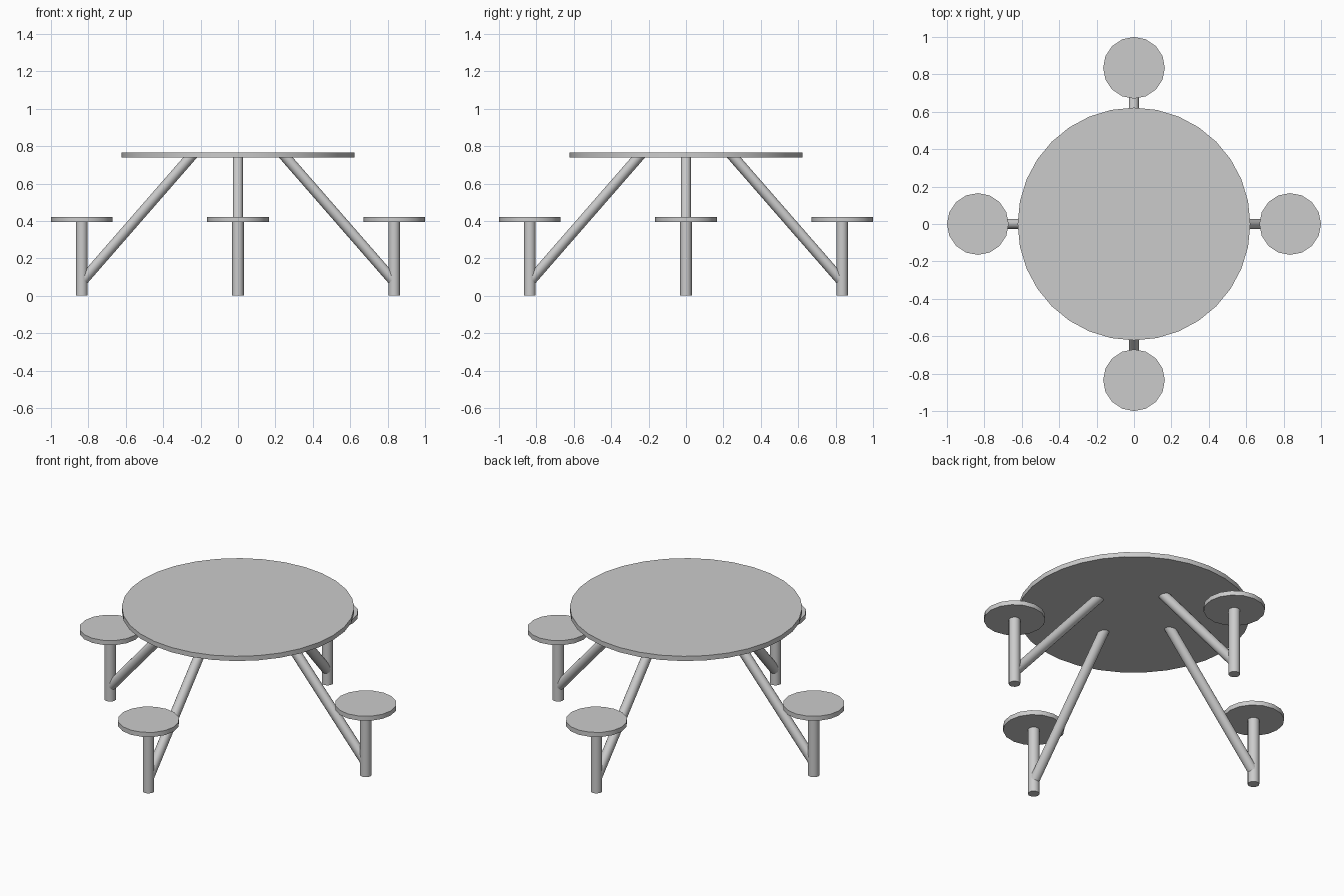
import bpy, bmesh
from math import sin, cos, tau, pi
from mathutils import Vector, Matrix

if "Cube" in bpy.data.objects:
    bpy.data.objects.remove(bpy.data.objects["Cube"])

TOP_R, SEAT_R, POST_R, STRUT_R = 0.622, 0.165, 0.031, 0.028
SEAT_X = 0.835


def add_object(name, bm, matrix=Matrix()):
    bmesh.ops.recalc_face_normals(bm, faces=bm.faces)
    mesh = bpy.data.meshes.new(name)
    bm.to_mesh(mesh)
    bm.free()
    mesh.transform(matrix)
    obj = bpy.data.objects.new(name, mesh)
    bpy.context.collection.objects.link(obj)
    bpy.ops.object.select_all(action='DESELECT')
    obj.select_set(True)
    bpy.context.view_layer.objects.active = obj
    bpy.ops.object.shade_smooth_by_angle(angle=pi / 6)
    return obj


def loft(ring_a, ring_b):
    """Closed tube between two rings of points."""
    bm = bmesh.new()
    a = [bm.verts.new(p) for p in ring_a]
    b = [bm.verts.new(p) for p in ring_b]
    bm.faces.new(a)
    bm.faces.new(b)
    for i in range(len(a)):
        j = (i + 1) % len(a)
        bm.faces.new((a[i], a[j], b[j], b[i]))
    return bm


def disc(x, r, z0, z1, sides):
    rings = [[(x + r * cos(tau * i / sides), r * sin(tau * i / sides), z)
              for i in range(sides)] for z in (z0, z1)]
    return loft(*rings)


def mitred_strut(start, end, r, sides=16):
    """Round bar cut vertically at the post and horizontally at the tabletop."""
    start, end = Vector(start), Vector(end)
    axis = (end - start).normalized()
    side = Vector((0, 1, 0))
    up = axis.cross(side)
    ring_a, ring_b = [], []
    for i in range(sides):
        off = r * (cos(tau * i / sides) * side + sin(tau * i / sides) * up)
        ring_a.append(start + off - axis * (off.x / axis.x))
        ring_b.append(end + off - axis * (off.z / axis.z))
    return loft(ring_a, ring_b)


# Round tabletop
add_object("tabletop", disc(0, TOP_R, 0.738, 0.766, 32))

# Four seats, each with its post and slanted strut
for k, place in enumerate(("right", "back", "left", "front")):
    turn = Matrix.Rotation(k * pi / 2, 4, 'Z')
    add_object(place + "_seat", disc(SEAT_X, SEAT_R, 0.395, 0.422, 16), turn)
    add_object(place + "_post", disc(SEAT_X, POST_R, 0, 0.395, 16), turn)
    add_object(place + "_strut",
               mitred_strut((SEAT_X, 0, 0.075), (0.256, 0, 0.739), STRUT_R), turn)
